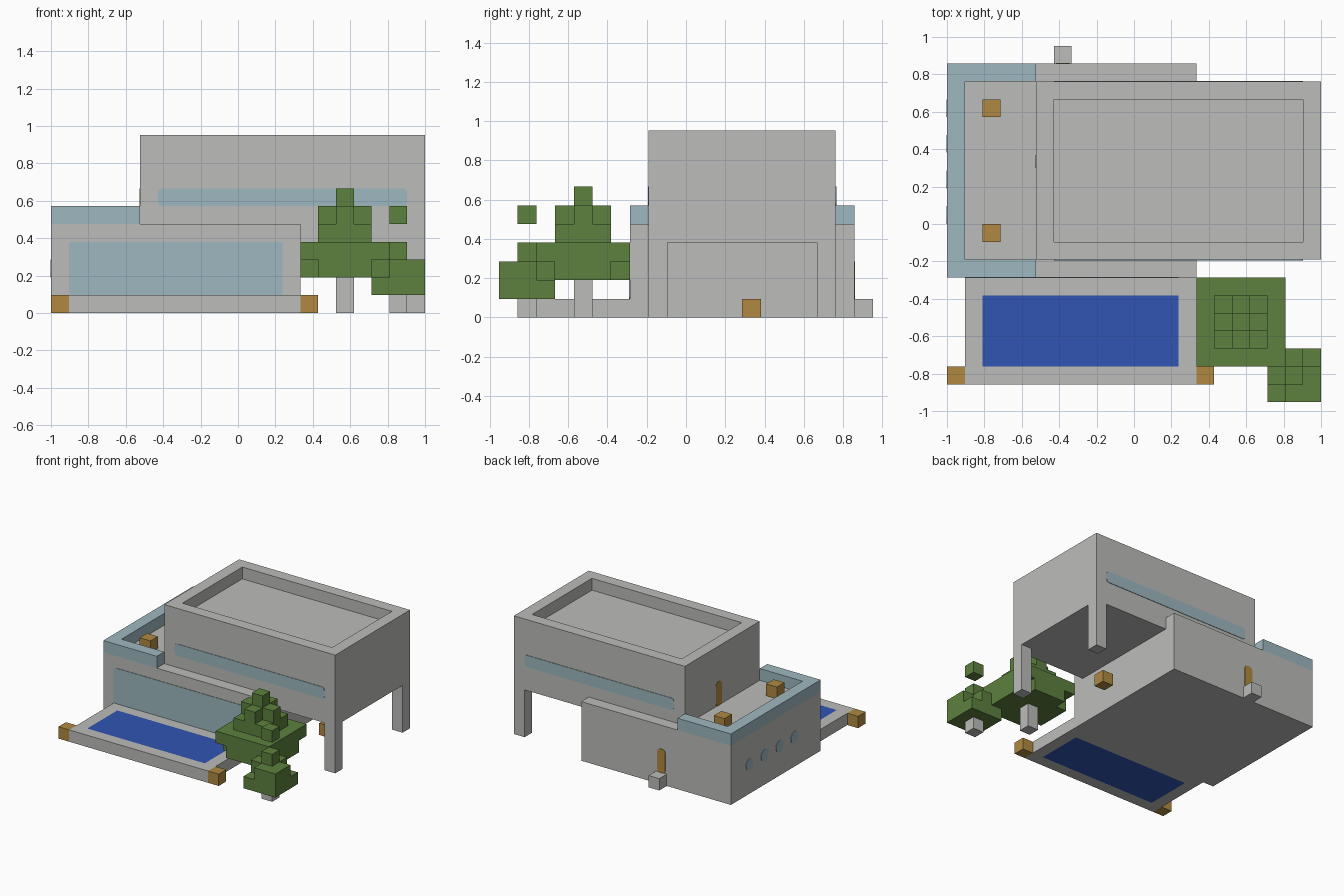
import bpy, bmesh, math
from mathutils import Vector

cube = bpy.data.objects.get("Cube")
if cube:
    bpy.data.objects.remove(cube, do_unlink=True)

U = 2 / 21                          # one block unit
ORIGIN = Vector((-10.5, -10, 0))    # block coordinates start at the front corner


def material(name, rgb):
    lin = [((c / 255 + 0.055) / 1.055) ** 2.4 for c in rgb] + [1]
    m = bpy.data.materials.new(name)
    m.use_nodes = True
    m.diffuse_color = lin
    bsdf = m.node_tree.nodes["Principled BSDF"]
    bsdf.inputs["Base Color"].default_value = lin
    bsdf.inputs["Roughness"].default_value = 0.8
    return m


concrete = material("concrete grey", (188, 188, 186))
glass = material("pale blue glass", (158, 184, 192))
water = material("pool blue", (49, 85, 178))
leaf = material("leaf green", (93, 128, 62))
wood = material("wood brown", (176, 137, 66))


def finish(name, bm, *mats):
    bmesh.ops.recalc_face_normals(bm, faces=bm.faces)
    me = bpy.data.meshes.new(name)
    bm.to_mesh(me)
    bm.free()
    for m in mats:
        me.materials.append(m)
    ob = bpy.data.objects.new(name, me)
    bpy.context.collection.objects.link(ob)
    return ob


def blocks(name, mats, add, cut=(), paint=None):
    """Union of boxes (low corner, high corner) minus cut boxes, outer skin only."""
    every = list(add) + list(cut)
    grid = [sorted({v for b in every for v in (b[0][k], b[1][k])}) for k in range(3)]

    def inside(b, p):
        return all(b[0][k] < p[k] < b[1][k] for k in range(3))

    def solid(cell):
        if any(c < 0 or c > len(g) - 2 for c, g in zip(cell, grid)):
            return False
        p = [(g[c] + g[c + 1]) / 2 for c, g in zip(cell, grid)]
        return any(inside(b, p) for b in add) and not any(inside(b, p) for b in cut)

    bm = bmesh.new()
    verts = {}

    def vert(key):
        if key not in verts:
            p = Vector([g[c] for c, g in zip(key, grid)])
            verts[key] = bm.verts.new((p + ORIGIN) * U)
        return verts[key]

    nx, ny, nz = (len(g) - 1 for g in grid)
    for cell in ((i, j, k) for i in range(nx) for j in range(ny) for k in range(nz)):
        if not solid(cell):
            continue
        for axis in range(3):
            for side in (0, 1):
                other = list(cell)
                other[axis] += 2 * side - 1
                if solid(other):
                    continue
                ring = []
                for a, b in ((0, 0), (1, 0), (1, 1), (0, 1)):
                    key = list(cell)
                    key[axis] += side
                    key[(axis + 1) % 3] += a
                    key[(axis + 2) % 3] += b
                    ring.append(vert(tuple(key)))
                face = bm.faces.new(ring if side else ring[::-1])
                if paint:
                    mid = face.calc_center_median() / U - ORIGIN
                    face.material_index = paint(mid, axis)
    return finish(name, bm, *mats)


def cube_at(name, mat, x, y, z):
    return blocks(name, [mat], [((x, y, z), (x + 1, y + 1, z + 1))])


def plate(name, mat, axis, at, out, a0, a1, z0, z1, r):
    """Thin rounded plate on a wall; axis is the wall's normal, out its sign."""
    outline = []
    corners = ((a1 - r, z1 - r), (a0 + r, z1 - r), (a0 + r, z0 + r), (a1 - r, z0 + r))
    for q, (ca, cz) in enumerate(corners):
        for s in range(5):
            t = math.pi / 2 * (q + s / 4)
            p = (ca + r * math.cos(t), cz + r * math.sin(t))
            if not outline or math.dist(p, outline[-1]) > 1e-4:
                outline.append(p)
    if math.dist(outline[0], outline[-1]) < 1e-4:
        outline.pop()
    bm = bmesh.new()
    rings = []
    for d in (at, at + out * 0.04):
        pts = [(d, a, z) if axis == "x" else (a, d, z) for a, z in outline]
        rings.append([bm.verts.new((Vector(p) + ORIGIN) * U) for p in pts])
    back, front = rings
    bm.faces.new(back)
    bm.faces.new(front)
    for i in range(len(back)):
        j = (i + 1) % len(back)
        bm.faces.new((back[i], back[j], front[j], front[i]))
    return finish(name, bm, mat)


# House volumes
blocks("lower_floor", [concrete], [((0, 7, 0), (14, 19, 5))])
blocks("upper_floor", [concrete],
       [((5, 8, 5), (21, 18, 10)), ((14, 8, 4), (21, 18, 5))]
       + [((20, y, 0), (21, y + 1, 4)) for y in (8, 17)],
       cut=[((6, 9, 9), (20, 17, 10))])
blocks("terrace_parapet", [glass], [((0, 7, 5), (5, 19, 6))],
       cut=[((1, 8, 5), (5, 18, 6))])
cube_at("back_step", concrete, 6, 19, 0)

# Pool deck, with the water painted on its flat faces
blocks("pool_deck", [concrete, water],
       [((1, 1, 0), (14, 7, 1)), ((2, 2, 0), (13, 6, 1))],
       paint=lambda p, axis: int(axis == 2 and 2 < p.x < 13 and 2 < p.y < 6))

# Windows and doors
plate("front_window", glass, "y", 7, -1, 1, 13, 1, 4, 0.15)
plate("upper_front_window", glass, "y", 8, -1, 6, 20, 6, 7, 0.25)
plate("upper_back_window", glass, "y", 18, 1, 6, 20, 6, 7, 0.25)
for n in range(4):
    y = 10.5 + 2 * n
    plate(f"porthole_{n + 1}", glass, "x", 0, -1, y - 0.5, y + 0.5, 2, 3, 0.5)
plate("back_door", wood, "y", 19, 1, 6.13, 6.87, 1, 3, 0.25)
plate("terrace_door", wood, "x", 5, -1, 13.13, 13.87, 5, 7, 0.25)

# Wooden crates around the house
for n, spot in enumerate([(0, 1, 0), (14, 1, 0), (2, 9, 5), (2, 16, 5), (16, 13, 0)]):
    cube_at(f"crate_{n + 1}", wood, *spot)


def cross(x, y, z, r):
    """Square layer without its corners, around the block at x, y."""
    return [((x - r, y - r + 1, z), (x + r + 1, y + r, z + 1)),
            ((x - r + 1, y - r, z), (x + r, y + r + 1, z + 1))]


def square(x, y, z, r):
    return [((x - r, y - r, z), (x + r + 1, y + r + 1, z + 1))]


# Large tree
blocks("large_tree_trunk", [concrete], [((16, 4, 0), (17, 5, 2))])
blocks("large_tree_leaves", [leaf],
       cross(16, 4, 2, 2) + square(16, 4, 3, 2) + square(16, 4, 4, 1)
       + cross(16, 4, 5, 1) + square(16, 4, 6, 0))

# Small tree with a loose top block
cube_at("small_tree_trunk", concrete, 19, 1, 0)
blocks("small_tree_leaves", [leaf],
       square(19, 1, 1, 1) + square(19, 1, 2, 1) + square(19, 1, 3, 0),
       cut=[((18, 0, 2), (19, 1, 3)), ((20, 2, 2), (21, 3, 3))])
cube_at("small_tree_top", leaf, 19, 1, 5)
